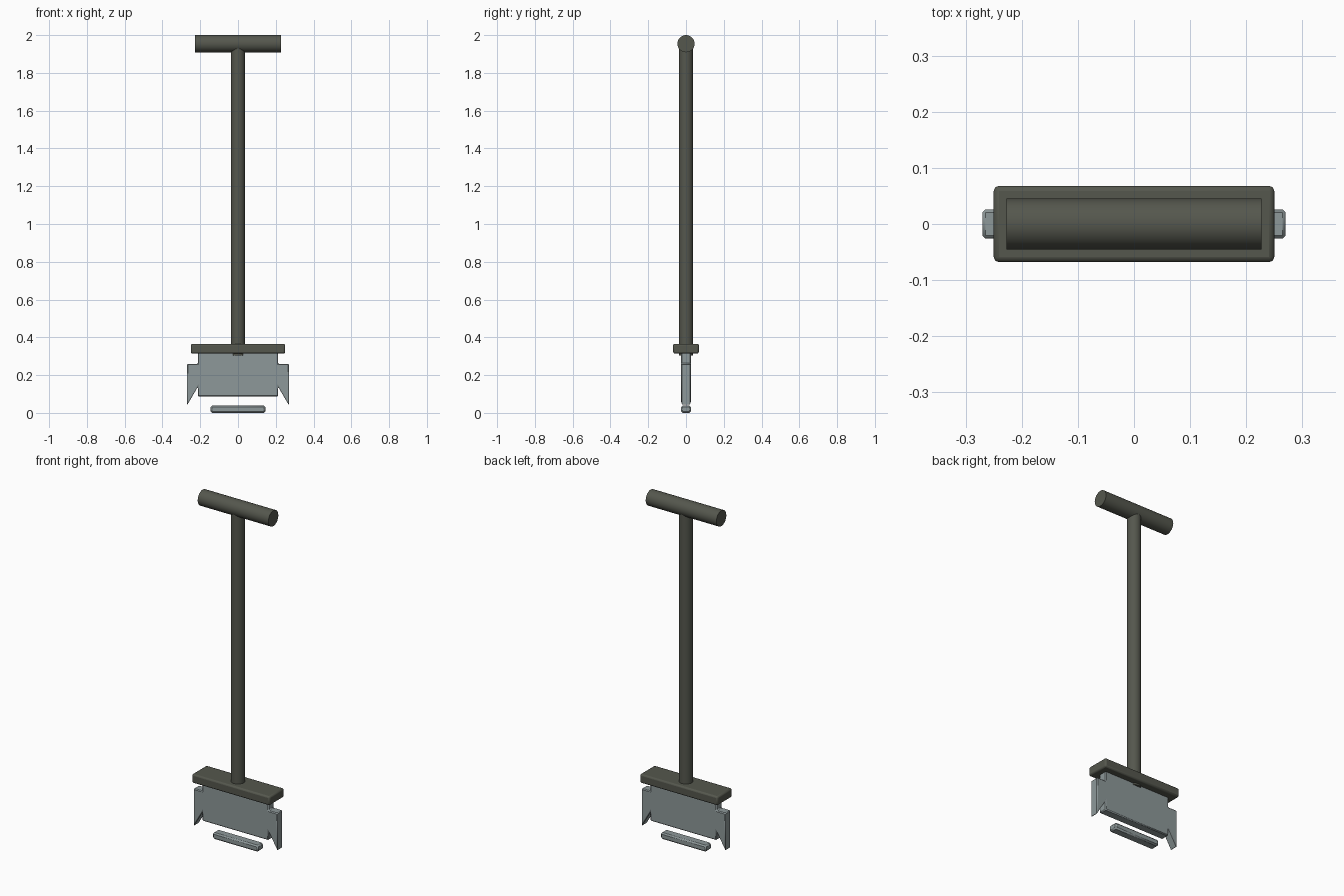
import bpy, bmesh, math
from mathutils import Vector

if "Cube" in bpy.data.objects:
    bpy.data.objects.remove(bpy.data.objects["Cube"])


def material(name, rgb):
    m = bpy.data.materials.new(name)
    m.diffuse_color = (*rgb, 1)
    m.use_nodes = True
    m.node_tree.nodes["Principled BSDF"].inputs["Base Color"].default_value = m.diffuse_color
    return m


dark = material("dark olive grey", (0.09, 0.095, 0.075))
steel = material("pale steel", (0.27, 0.315, 0.32))


def finish(name, mat, bevel=0.0, segments=1):
    ob = bpy.context.object
    ob.name = name
    ob.data.materials.append(mat)
    if bevel:
        mod = ob.modifiers.new("edge bevel", 'BEVEL')
        mod.width, mod.segments = bevel, segments
        mod.limit_method, mod.angle_limit = 'ANGLE', math.radians(25)
    bpy.ops.object.shade_smooth_by_angle(angle=math.radians(30))
    return ob


def rod(name, radius, length, loc, rot=(0, 0, 0)):
    bpy.ops.mesh.primitive_cylinder_add(vertices=32, radius=radius, depth=length,
                                        location=loc, rotation=rot)
    return finish(name, dark)


def box(name, size, loc, mat, bevel, segments=1):
    bpy.ops.mesh.primitive_cube_add(size=1, location=loc)
    ob = bpy.context.object
    ob.scale = size
    bpy.ops.object.transform_apply(location=False, rotation=False, scale=True)
    return finish(name, mat, bevel, segments)


# Wooden T handle, shaft and guard
rod("handle_grip", 0.0455, 0.455, (0, 0, 1.9545), (0, math.pi / 2, 0))
rod("handle_shaft", 0.0375, 1.645, (0, 0, 1.1275))
box("guard", (0.5, 0.136, 0.052), (0, 0, 0.34), dark, 0.009, 2)

# Wide blade with a downward spike on each side, one mirrored outline
half = [(0.213, 0.325), (0.213, 0.26), (0.27, 0.26), (0.27, 0.04),
        (0.213, 0.137), (0.213, 0.087)]
outline = half + [(-x, z) for x, z in reversed(half)]
bm = bmesh.new()
face = bm.faces.new([bm.verts.new((x, -0.0255, z)) for x, z in outline])
ext = bmesh.ops.extrude_face_region(bm, geom=[face])
bmesh.ops.translate(bm, vec=Vector((0, 0.051, 0)),
                    verts=[v for v in ext["geom"] if isinstance(v, bmesh.types.BMVert)])
bmesh.ops.recalc_face_normals(bm, faces=bm.faces)
mesh = bpy.data.meshes.new("blade")
bm.to_mesh(mesh)
bm.free()
blade = bpy.data.objects.new("blade", mesh)
bpy.context.collection.objects.link(blade)
bpy.ops.object.select_all(action='DESELECT')
blade.select_set(True)
bpy.context.view_layer.objects.active = blade
finish("blade", steel, 0.005)

# Loose cutting bar below the blade
box("bottom_bar", (0.292, 0.054, 0.038), (0, 0, 0.019), steel, 0.008)
